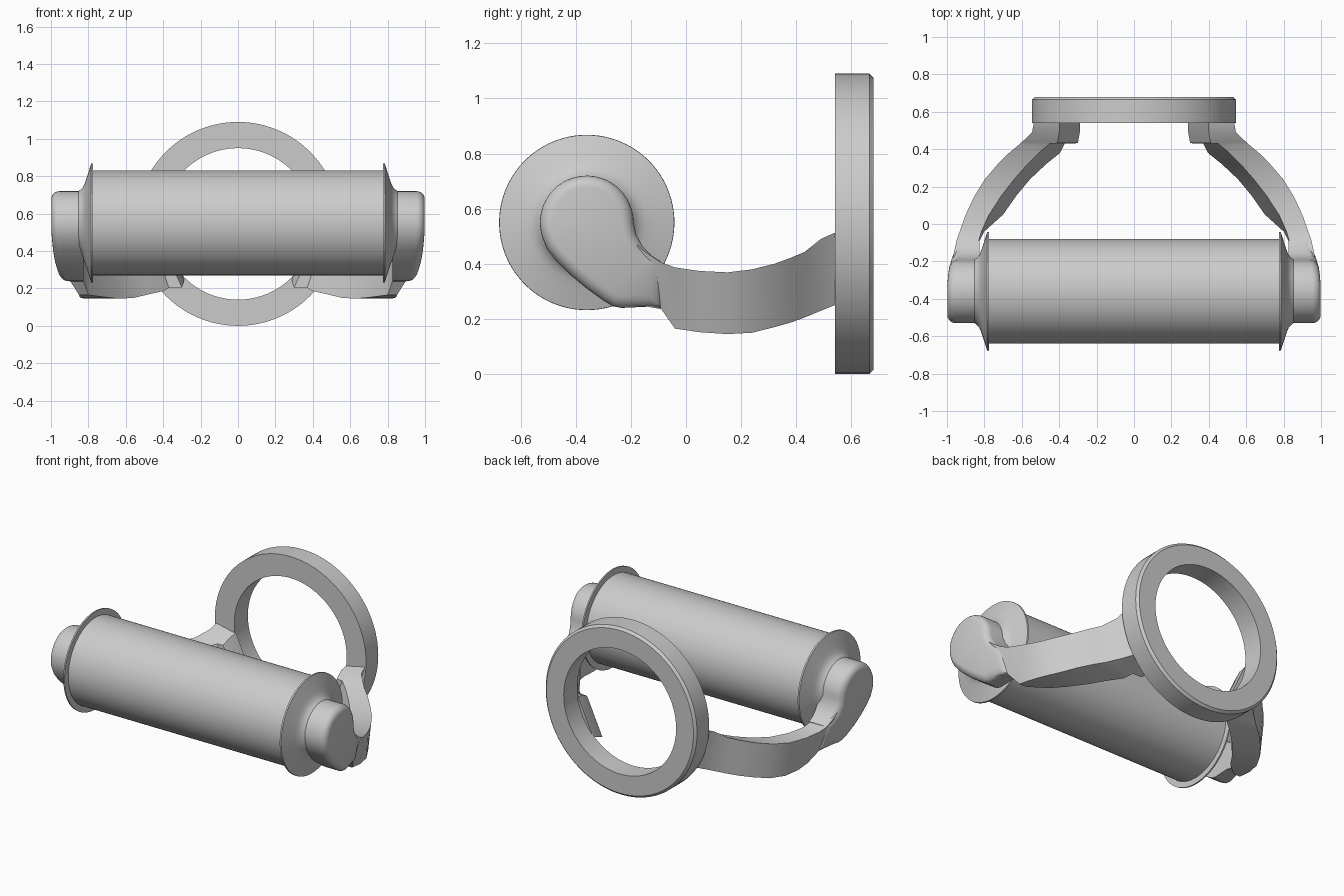
import bpy, bmesh, math
from mathutils import Vector

if "Cube" in bpy.data.objects:
    bpy.data.objects.remove(bpy.data.objects["Cube"])


def finish(bm, name, angle=35, mirror=False):
    bmesh.ops.recalc_face_normals(bm, faces=bm.faces)
    me = bpy.data.meshes.new(name)
    bm.to_mesh(me)
    bm.free()
    ob = bpy.data.objects.new(name, me)
    bpy.context.collection.objects.link(ob)
    if mirror:
        ob.modifiers.new("mirror", 'MIRROR').use_clip = False
    bpy.ops.object.select_all(action='DESELECT')
    ob.select_set(True)
    bpy.context.view_layer.objects.active = ob
    bpy.ops.object.shade_smooth_by_angle(angle=math.radians(angle))
    return ob


def bridge(bm, rings, closed=False):
    n = len(rings[0])
    pairs = list(zip(rings, rings[1:] + rings[:1])) if closed else list(zip(rings, rings[1:]))
    for a, b in pairs:
        for i in range(n):
            j = (i + 1) % n
            bm.faces.new((a[i], a[j], b[j], b[i]))


def lathe(name, profile, centre, axis, closed=False, n=96):
    """Revolve (along, radius) points about the x or y axis."""
    bm = bmesh.new()
    rings = []
    for d, r in profile:
        ring = []
        for i in range(n):
            t = 2 * math.pi * i / n
            u, v = r * math.cos(t), r * math.sin(t)
            off = Vector((d, u, v)) if axis == 'x' else Vector((u, d, v))
            ring.append(bm.verts.new(Vector(centre) + off))
        rings.append(ring)
    bridge(bm, rings, closed)
    if not closed:
        bm.faces.new(rings[0])
        bm.faces.new(rings[-1])
    return finish(bm, name)


# mounting ring, chamfered on the back rim
lathe("mounting_ring", [(.54, .405), (.54, .545), (.665, .545), (.68, .53), (.68, .405)],
      (0, 0, .545), 'y', closed=True)

# roller with thin end flanges that flare down to the hubs
half = [(.775, .28), (.775, .318), (.785, .317), (.795, .285), (.808, .245),
        (.818, .215), (.828, .193), (.842, .178), (.86, .165)]
lathe("roller", [(-d, r) for d, r in reversed(half)] + half, (0, -.36, .55), 'x')

# rounded hub blending into the start of the arm, outlined in (y, z)
outline = [(-.36 + .17 * math.cos(math.radians(a)), .55 + .17 * math.sin(math.radians(a)))
           for a in range(0, 205, 8)]
outline += [(-.505, .455), (-.47, .41), (-.42, .36), (-.36, .31), (-.3, .267), (-.265, .246),
            (-.235, .24), (-.13, .245), (-.09, .238), (-.09, .408), (-.125, .43),
            (-.16, .467), (-.182, .51)]
bm = bmesh.new()
rings = [[bm.verts.new((x, y, z)) for y, z in outline] for x in (.825, .95)]
bridge(bm, rings)
bm.faces.new(rings[0])
cap = bm.faces.new(rings[1])
bmesh.ops.recalc_face_normals(bm, faces=bm.faces)
r = .042
steps = 5
for k in range(steps):
    a, b = (math.pi / 2 * q / steps for q in (k, k + 1))
    bmesh.ops.inset_region(bm, faces=[cap], use_even_offset=True, use_boundary=True,
                           thickness=r * (math.cos(a) - math.cos(b)),
                           depth=r * (math.sin(b) - math.sin(a)))
# the outer face falls away towards the arm and the underside
for v in bm.verts:
    f = (v.co.x - .825) / .167
    v.co.x += f * (.006 - .6 * max(0, v.co.y + .36) ** 2 - .45 * max(0, .55 - v.co.z) ** 2)
bmesh.ops.triangulate(bm, faces=[f for f in bm.faces if len(f.verts) > 4])
finish(bm, "hub", 40, mirror=True)

# curved arm: y, outer x top/bottom, inner x top/bottom, z top/bottom
stations = [
    (-.20, .970, .925, .85, .85, .49, .25),
    (-.15, .962, .915, .84, .84, .445, .246),
    (-.09, .949, .895, .83, .825, .405, .236),
    (-.04, .932, .85, .815, .80, .387, .165),
    (.05, .900, .845, .775, .70, .374, .152),
    (.15, .853, .82, .71, .63, .369, .145),
    (.24, .797, .77, .64, .555, .38, .15),
    (.32, .728, .705, .57, .47, .4, .17),
    (.38, .668, .645, .51, .395, .422, .187),
    (.43, .608, .58, .45, .37, .443, .205),
    (.432, .606, .578, .41, .30, .444, .206),
    (.49, .545, .51, .40, .29, .475, .23),
    (.545, .535, .455, .397, .288, .485, .252),
]
bm = bmesh.new()
rings = []
for y, ot, ob, it, ib, zt, zb in stations:
    rise = .03 * max(0, (y - .43) / .115)
    rings.append([bm.verts.new(p) for p in
                  ((ot, y, zt + rise), (ob, y, zb), (ib, y, zb), (it, y, zt))])
bridge(bm, rings)
bm.faces.new(rings[0])
bm.faces.new(rings[-1])
finish(bm, "arm", 30, mirror=True)
